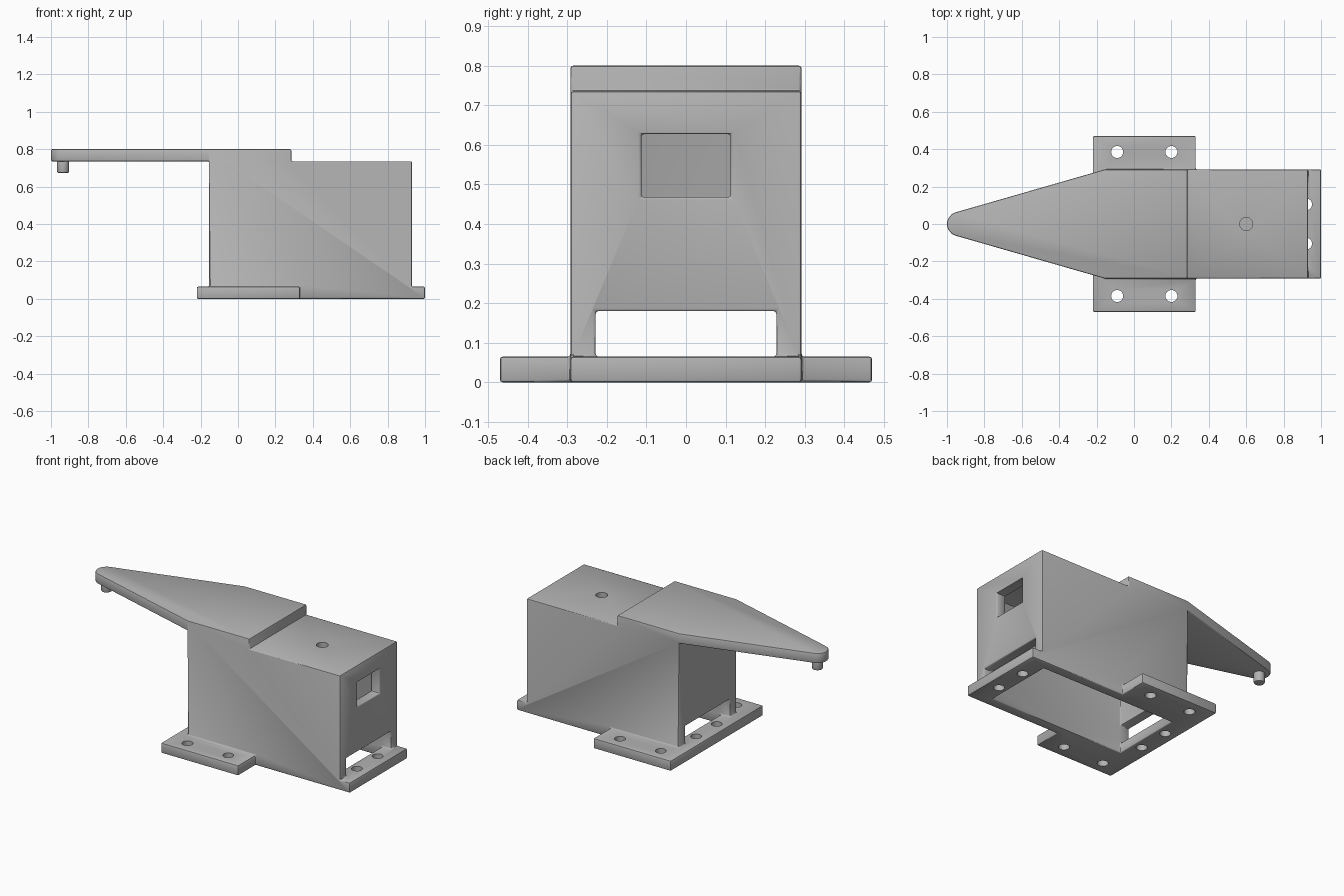
import bpy, bmesh, math

if "Cube" in bpy.data.objects:
    bpy.data.objects.remove(bpy.data.objects["Cube"], do_unlink=True)

grey = bpy.data.materials.new("plain_grey")
grey.use_nodes = True
COLOUR = (0.45, 0.45, 0.45, 1)
grey.diffuse_color = COLOUR
grey.node_tree.nodes["Principled BSDF"].inputs["Base Color"].default_value = COLOUR

W = 0.292            # half width of the housing
T = 0.065            # wall and plate thickness
X0, X1 = -0.155, 0.93  # housing ends
TOP = 0.735


def prism(name, outline, z0, z1):
    """Extrude a closed xy outline from z0 to z1."""
    bm = bmesh.new()
    face = bm.faces.new([bm.verts.new((x, y, z0)) for x, y in outline])
    new = bmesh.ops.extrude_face_region(bm, geom=[face])["geom"]
    for v in new:
        if isinstance(v, bmesh.types.BMVert):
            v.co.z = z1
    bmesh.ops.recalc_face_normals(bm, faces=bm.faces)
    mesh = bpy.data.meshes.new(name)
    bm.to_mesh(mesh)
    bm.free()
    mesh.materials.append(grey)
    obj = bpy.data.objects.new(name, mesh)
    bpy.context.collection.objects.link(obj)
    return obj


def block(name, x0, x1, y, z0, z1):
    return prism(name, [(x0, -y), (x1, -y), (x1, y), (x0, y)], z0, z1)


def cylinder(name, x, y, r, z0, z1, n=32):
    ring = [(x + r * math.cos(2 * math.pi * i / n), y + r * math.sin(2 * math.pi * i / n)) for i in range(n)]
    return prism(name, ring, z0, z1)


def apply(obj, kind, **settings):
    mod = obj.modifiers.new(kind.lower(), kind)
    for key, value in settings.items():
        setattr(mod, key, value)
    bpy.context.view_layer.objects.active = obj
    bpy.ops.object.modifier_apply(modifier=mod.name)


def combine(obj, other, operation):
    apply(obj, "BOOLEAN", object=other, operation=operation, solver="EXACT")
    bpy.data.objects.remove(other, do_unlink=True)


def soften(obj, width):
    apply(obj, "DECIMATE", decimate_type="DISSOLVE", angle_limit=math.radians(1))
    apply(obj, "BEVEL", width=width, segments=2, limit_method="ANGLE",
          angle_limit=math.radians(40), use_clamp_overlap=False)


def smooth(obj):
    bpy.ops.object.select_all(action="DESELECT")
    obj.select_set(True)
    bpy.context.view_layer.objects.active = obj
    bpy.ops.object.shade_smooth_by_angle(angle=math.radians(35))


# Base plate with side flanges
FL, FR, FY = -0.22, 0.33, 0.47
housing = prism("housing", [(FL, -FY), (FR, -FY), (FR, -W), (1, -W), (1, W), (FR, W), (FR, FY), (FL, FY)], 0, T)

# Housing walls
combine(housing, block("walls", X0, X1, W, 0.02, TOP), "UNION")

# Raised top plate tapering to a rounded arm
TIP, R = -0.935, 0.065
lean = math.atan2(W - R, X0 - TIP)
start, sweep = math.pi / 2 + lean, math.pi - 2 * lean
arc = [start + sweep * i / 12 for i in range(13)]
outline = [(TIP + R * math.cos(a), R * math.sin(a)) for a in arc]
outline += [(X0, -W), (0.285, -W), (0.285, W), (X0, W)]
combine(housing, prism("arm", outline, TOP, 0.8), "UNION")

# Hollow inside, end slots and end window
combine(housing, block("cavity", X0 + T, X1 - T, 0.228, -0.1, TOP - T), "DIFFERENCE")
combine(housing, block("slots", -0.4, 1.2, 0.228, T, 0.18), "DIFFERENCE")
combine(housing, block("window", 0.7, 1.2, 0.113, 0.468, 0.627), "DIFFERENCE")
soften(housing, 0.007)

# Screw holes in flanges and plate ends, and the blind hole on top
for side in (-1, 1):
    for x, y in ((-0.09, 0.385), (0.2, 0.385), (X0 + 0.01, 0.105), (X1 - 0.01, 0.105)):
        combine(housing, cylinder("hole", x, side * y, 0.032, -0.1, 0.12), "DIFFERENCE")
combine(housing, cylinder("top_hole", 0.6, 0, 0.035, TOP - 0.04, 0.9), "DIFFERENCE")
smooth(housing)

# Pin under the arm tip
pin = cylinder("arm_pin", TIP, 0, 0.032, 0.673, TOP + 0.02)
soften(pin, 0.007)
smooth(pin)
